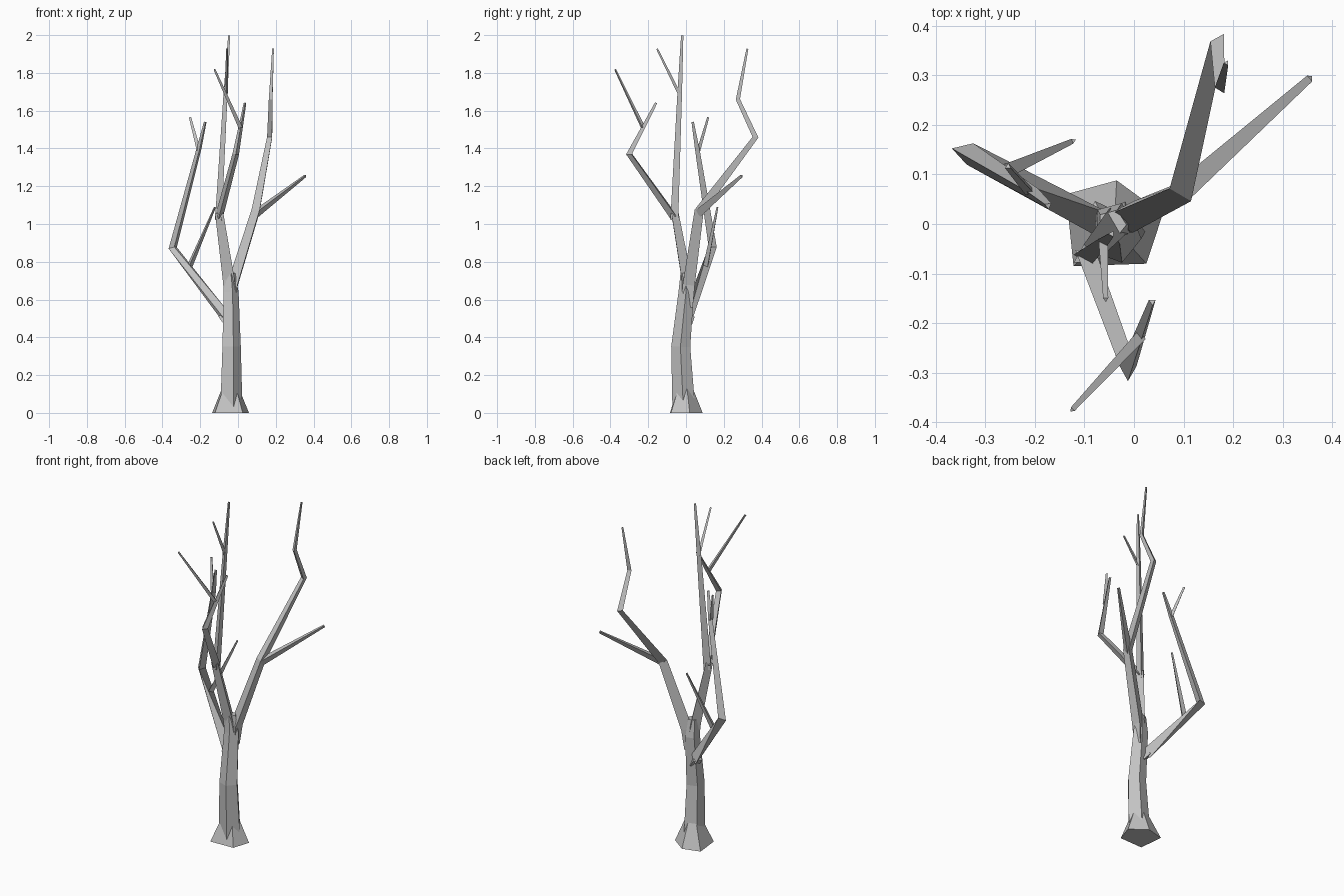
import bpy, bmesh, math
from mathutils import Vector

cube = bpy.data.objects.get("Cube")
if cube:
    bpy.data.objects.remove(cube, do_unlink=True)

bark = bpy.data.materials.new("grey_bark")
bark.use_nodes = True
GREY = (0.55, 0.55, 0.55, 1)
bark.diffuse_color = GREY
bark.node_tree.nodes["Principled BSDF"].inputs["Base Color"].default_value = GREY


def loft(name, rings):
    """Skin a list of equal-sized vertex rings and cap both ends."""
    bm = bmesh.new()
    loops = [[bm.verts.new(p) for p in ring] for ring in rings]
    n = len(loops[0])
    for a, b in zip(loops, loops[1:]):
        for i in range(n):
            j = (i + 1) % n
            bm.faces.new((a[i], a[j], b[j], b[i]))
    bm.faces.new(loops[0][::-1])
    bm.faces.new(loops[-1])
    bmesh.ops.recalc_face_normals(bm, faces=bm.faces[:])
    mesh = bpy.data.meshes.new(name)
    bm.to_mesh(mesh)
    bm.free()
    mesh.materials.append(bark)
    obj = bpy.data.objects.new(name, mesh)
    bpy.context.collection.objects.link(obj)


def limb(name, flat, path, radii, sides=3):
    """Tapered faceted limb; one flat side turns toward the direction flat."""
    pts = [Vector(p) for p in path]
    rings = []
    for k, p in enumerate(pts):
        t = Vector()
        if k:
            t += (p - pts[k - 1]).normalized()
        if k < len(pts) - 1:
            t += (pts[k + 1] - p).normalized()
        t.normalize()
        u = Vector(flat)
        u = (u - t * u.dot(t)).normalized()
        v = t.cross(u)
        angles = [math.pi / sides * (2 * i + 1) for i in range(sides)]
        rings.append([p + radii[k] * (math.cos(a) * u + math.sin(a) * v) for a in angles])
    loft(name, rings)


# Flared root collar, cut through by the trunk corners
foot = [(-0.122, -0.085), (0.025, -0.08), (0.058, 0.02), (-0.035, 0.088), (-0.137, 0.06)]
cx, cy = -0.04, -0.008
loft("root_flare", [[(cx + (x - cx) * s, cy + (y - cy) * s, z) for x, y in foot]
                    for z, s in ((0, 1), (0.14, 0.42))])

# Five-sided trunk
limb("trunk", (0.78, -0.63, 0),
     [(-0.04, -0.01, 0.01), (-0.038, -0.027, 0.35), (-0.04, 0.002, 0.64), (-0.045, 0.0, 0.74)],
     [0.064, 0.053, 0.043, 0.03], 5)

# Front limb with its tall leader, side bough and twigs
limb("front_limb", (0, -1, 0),
     [(-0.04, 0.0, 0.6), (-0.05, -0.005, 0.71), (-0.1, -0.065, 1.06)], [0.036, 0.036, 0.025])
limb("tall_leader", (1, 0, 0),
     [(-0.098, -0.062, 1.02), (-0.062, -0.033, 1.7), (-0.045, -0.02, 1.998)],
     [0.024, 0.014, 0.007])
limb("leader_twig", (0, 0, 1),
     [(-0.062, -0.033, 1.69), (-0.057, -0.152, 1.928)], [0.011, 0.006])
limb("front_bough", (0, 1, 0),
     [(-0.1, -0.062, 1.04), (-0.012, -0.297, 1.37), (0.037, -0.157, 1.64)],
     [0.024, 0.02, 0.008])
limb("front_bough_twig", (0, 0, 1),
     [(0.012, -0.228, 1.51), (-0.125, -0.375, 1.818)], [0.013, 0.006])

# Left limb, zigzagging up, with one long twig
limb("left_limb", (-0.5, -0.85, 0.3),
     [(-0.03, 0.01, 0.56), (-0.02, 0.015, 0.68), (0.1, 0.07, 1.07), (0.172, 0.368, 1.46),
      (0.176, 0.275, 1.66), (0.187, 0.325, 1.928)],
     [0.03, 0.037, 0.029, 0.018, 0.013, 0.006])
limb("left_limb_twig", (0, 0, 1),
     [(0.1, 0.068, 1.06), (0.356, 0.295, 1.255)], [0.025, 0.009])

# Right limb, bending upright, with its twigs
limb("right_limb", (0, 0, -1),
     [(-0.05, 0.0, 0.48), (-0.08, 0.015, 0.52)], [0.034, 0.033])
limb("right_bough", (0.6, -0.2, -0.77),
     [(-0.07, 0.01, 0.508), (-0.343, 0.145, 0.875), (-0.205, 0.062, 1.4), (-0.173, 0.037, 1.54)],
     [0.033, 0.026, 0.015, 0.008])
limb("right_bough_twig", (0, 0, 1),
     [(-0.255, 0.108, 0.78), (-0.122, 0.168, 1.09)], [0.017, 0.006])
limb("right_tip_twig", (0, -1, 0),
     [(-0.208, 0.064, 1.39), (-0.254, 0.116, 1.565)], [0.012, 0.007])
